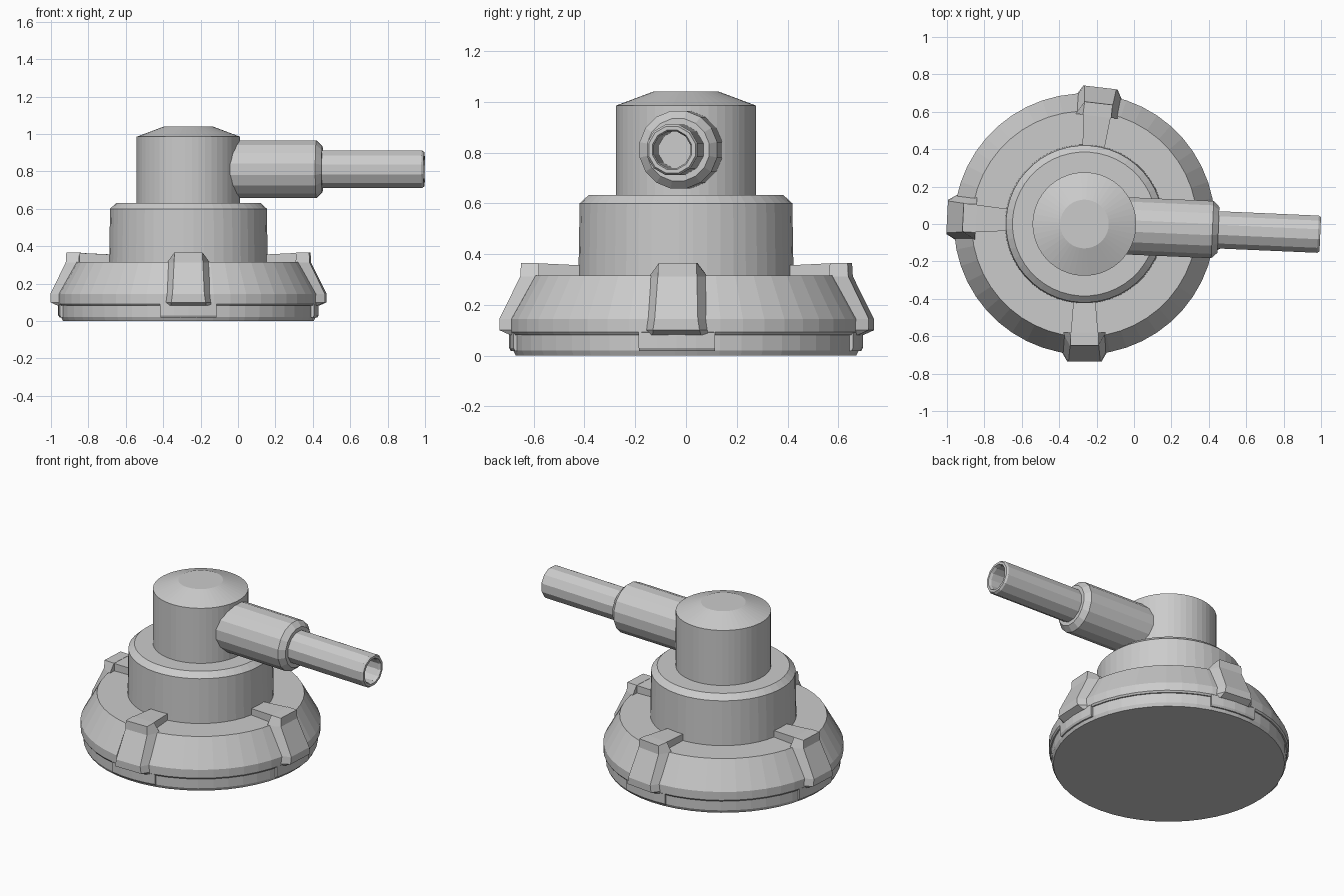
import bpy, bmesh
from math import sin, cos, pi, radians
from mathutils import Matrix

if "Cube" in bpy.data.objects:
    bpy.data.objects.remove(bpy.data.objects["Cube"])

AXIS_X = -0.265  # centre line of the round body


def finish(name, bm, matrix):
    bmesh.ops.remove_doubles(bm, verts=bm.verts, dist=1e-5)
    bmesh.ops.recalc_face_normals(bm, faces=bm.faces)
    mesh = bpy.data.meshes.new(name)
    bm.to_mesh(mesh)
    bm.free()
    ob = bpy.data.objects.new(name, mesh)
    mesh.transform(matrix)
    bpy.context.collection.objects.link(ob)
    return ob


def loft(bm, rings, closed=False):
    """Skin matching point rings; cap both ends unless the chain is closed."""
    vs = [[bm.verts.new(p) for p in ring] for ring in rings]
    n = len(vs[0])
    pairs = list(zip(vs, vs[1:])) + ([(vs[-1], vs[0])] if closed else [])
    for a, b in pairs:
        for i in range(n):
            j = (i + 1) % n
            bm.faces.new((a[i], a[j], b[j], b[i]))
    if not closed:
        bm.faces.new(vs[0])
        bm.faces.new(vs[-1])


def revolve(name, profile, sides, matrix):
    bm = bmesh.new()
    rings = [[(r * cos(2 * pi * (i + .5) / sides), r * sin(2 * pi * (i + .5) / sides), z)
              for i in range(sides)] for r, z in profile]
    loft(bm, rings)
    return finish(name, bm, matrix)


body = Matrix.Translation((AXIS_X, 0, 0))

# Stacked round body
revolve("base_plate", [(.672, 0), (.682, .02), (.682, .1)], 48, body)
revolve("sloped_collar", [(.66, .082), (.69, .082), (.698, .092), (.698, .145),
                          (.603, .315), (.3, .315)], 48, body)
revolve("middle_drum", [(.425, .3), (.42, .6), (.385, .632), (.2, .632)], 48, body)
revolve("top_cap", [(.277, .6), (.277, .985), (.13, 1.04)], 48, body)

# Four lugs, each with a radial pad, a flared outer rib and a lower tab
for name, angle in (("right", -3), ("back", 83.3), ("left", 177), ("front", 270)):
    m = body @ Matrix.Rotation(radians(angle), 4, 'Z')

    bm = bmesh.new()
    loft(bm, [[(r, -w, .28), (r, w, .28), (r, w, z), (r, -w, z)]
              for r, w, z in ((.40, .058, .355), (.61, .075, .365))])
    finish(name + "_lug_pad", bm, m)

    bm = bmesh.new()
    # outer radius, outer half width, inner radius, inner half width, height
    sections = ((.65, .075, .58, .076, .365), (.653, .077, .58, .115, .312),
                (.735, .085, .66, .13, .145), (.735, .092, .66, .135, .1),
                (.695, .095, .66, .135, .082))
    loft(bm, [[(ro, -wo, z), (ro, wo, z), (ri, wi, z), (ri, -wi, z)]
              for ro, wo, ri, wi, z in sections])
    finish(name + "_lug_rib", bm, m)

    bm = bmesh.new()
    arc = [radians(-12.5 + 25 * i / 4) for i in range(5)]
    loft(bm, [[(r * cos(a), r * sin(a), z) for r, z in
               ((.65, .018), (.69, .018), (.697, .03), (.697, .1), (.65, .1))]
              for a in arc])
    finish(name + "_lug_tab", bm, m)

# Side outlet: thick sleeve and hollow spigot
outlet = (Matrix.Translation((AXIS_X, 0, .811)) @ Matrix.Rotation(radians(-2.5), 4, 'Z')
          @ Matrix.Rotation(pi / 2, 4, 'Y'))
revolve("outlet_sleeve", [(.156, .1), (.156, .685), (.125, .717), (.05, .717)], 16, outlet)
revolve("outlet_spigot", [(.103, .65), (.103, 1.25), (.095, 1.262), (.08, 1.262),
                          (.074, 1.245), (.074, .80)], 12, outlet)
